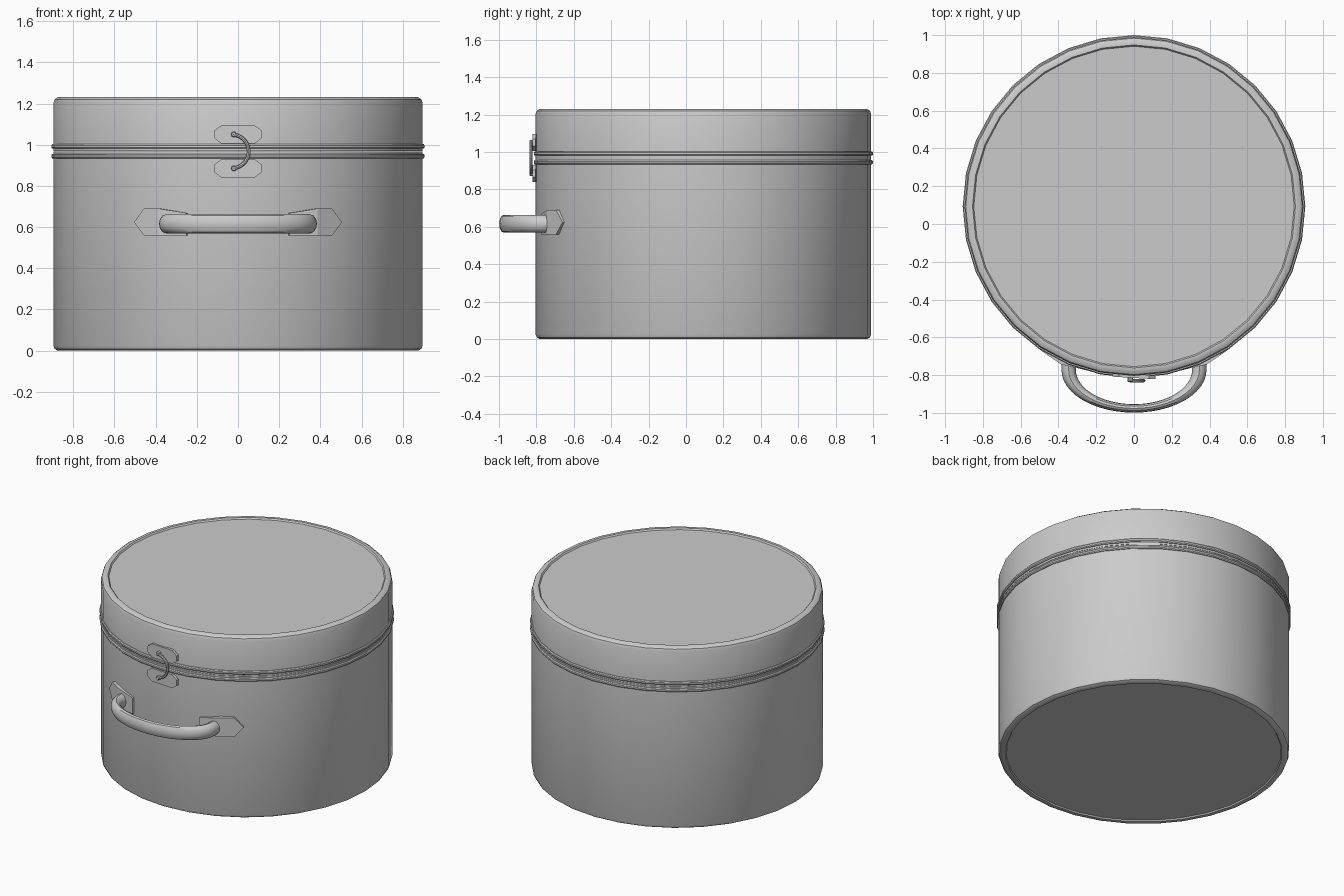
import bpy, bmesh, math
from mathutils import Vector

if "Cube" in bpy.data.objects:
    bpy.data.objects.remove(bpy.data.objects["Cube"])

CY = 0.093      # y of the case axis
R = 0.897       # case radius
SIDES = 32


def finish(name, bm, angle=35):
    bmesh.ops.recalc_face_normals(bm, faces=bm.faces)
    me = bpy.data.meshes.new(name)
    bm.to_mesh(me)
    bm.free()
    ob = bpy.data.objects.new(name, me)
    bpy.context.collection.objects.link(ob)
    bpy.ops.object.select_all(action='DESELECT')
    bpy.context.view_layer.objects.active = ob
    ob.select_set(True)
    bpy.ops.object.shade_smooth_by_angle(angle=math.radians(angle))
    return ob


def lathe(name, profile, closed=False):
    """Spin an (r, z) profile around the case axis; cap open ends."""
    bm = bmesh.new()
    rings = []
    for r, z in profile:
        rings.append([bm.verts.new((r * math.sin(a), CY - r * math.cos(a), z))
                      for a in (2 * math.pi * i / SIDES for i in range(SIDES))])
    pairs = list(zip(rings, rings[1:]))
    if closed:
        pairs.append((rings[-1], rings[0]))
    for lo, hi in pairs:
        for i in range(SIDES):
            j = (i + 1) % SIDES
            bm.faces.new((lo[i], lo[j], hi[j], hi[i]))
    if not closed:
        bm.faces.new(rings[0])
        bm.faces.new(rings[-1])
    return finish(name, bm)


def tube(name, path, ring, steps=10):
    """Skin rings of points given by ring(path_item, angle)."""
    bm = bmesh.new()
    rings = [[bm.verts.new(ring(p, 2 * math.pi * k / steps)) for k in range(steps)] for p in path]
    for a, b in zip(rings, rings[1:]):
        for k in range(steps):
            m = (k + 1) % steps
            bm.faces.new((a[k], a[m], b[m], b[k]))
    bm.faces.new(rings[0])
    bm.faces.new(rings[-1])
    return finish(name, bm)


def slab(name, polys, offset, angle=20):
    """Thicken one or more joined polygons by an offset vector."""
    bm = bmesh.new()
    for poly in polys:
        bm.faces.new([bm.verts.new(p) for p in poly])
    bmesh.ops.remove_doubles(bm, verts=bm.verts, dist=1e-4)
    geo = bmesh.ops.extrude_face_region(bm, geom=bm.faces[:], use_keep_orig=True)
    bmesh.ops.translate(bm, vec=offset, verts=[g for g in geo['geom'] if isinstance(g, bmesh.types.BMVert)])
    return finish(name, bm, angle)


# Case body and lid
lathe("case_body", [(0.847, 0.008), (0.852, 0.0), (0.875, 0.0), (0.89, 0.008), (R, 0.024), (R, 0.967)])
lathe("case_lid", [(R, 0.969), (R, 1.203), (0.891, 1.22), (0.875, 1.231), (0.855, 1.231), (0.848, 1.222)])

# Raised bands either side of the seam
for name, z in (("body_band", 0.945), ("lid_band", 0.992)):
    lathe(name, [(0.88, z - 0.011), (0.902, z - 0.011), (0.907, z - 0.005),
                 (0.907, z + 0.005), (0.902, z + 0.011), (0.88, z + 0.011)], closed=True)

# Carrying handle: half ring squashed front to back
HX, HY, HZ = 0.346, -0.772, 0.616


def handle_ring(t, a):
    r = HX + 0.038 * math.cos(a)
    y = HY - 0.59 * r * math.sin(t)
    if t in (-1, 4):      # straight ends running into the plates
        t = 0 if t < 0 else math.pi
        y = HY + 0.04
    return (r * math.cos(t), y, HZ + 0.047 * math.sin(a))


tube("handle", [-1] + [math.pi * i / 24 for i in range(25)] + [4], handle_ring, 12)

# Pointed handle plates, bent to follow the case
for side, s in (("right", 1), ("left", -1)):
    inner = [(0.25, -0.775, 0.668), (0.385, -0.743, 0.69), (0.385, -0.743, 0.56), (0.25, -0.775, 0.56)]
    outer = [(0.385, -0.743, 0.69), (0.457, -0.695, 0.69), (0.505, -0.66, 0.624),
             (0.457, -0.695, 0.56), (0.385, -0.743, 0.56)]
    polys = [[(s * x, y, z) for x, y, z in p] for p in (inner, outer)]
    slab("handle_plate_" + side, polys, Vector((-s * 0.015, 0.04, 0)))

# Latch plates with clipped corners and their pins
for name, z in (("lid", 1.05), ("body", 0.885)):
    w, h, cx, cz = 0.115, 0.045, 0.035, 0.026
    outline = [(-w, h - cz), (-w + cx, h), (w - cx, h), (w, h - cz),
               (w, cz - h), (w - cx, -h), (cx - w, -h), (-w, cz - h)]
    slab("latch_plate_" + name, [[(x, -0.815 - 0.06 * x, z + dz) for x, dz in outline]], Vector((0, 0.018, 0)))
    tube("latch_pin_" + name, [-0.80, -0.832, -0.837],
         lambda y, a, z=z: (-0.02 + (0.014 if y > -0.835 else 0.01) * math.cos(a), y,
                            z + (0.014 if y > -0.835 else 0.01) * math.sin(a)), 8)

# Curved latch hook joining the pins
def hook_ring(t, a):
    r = 0.082 + 0.009 * math.cos(a)
    return (-0.03 + r * math.cos(t), -0.829 + 0.009 * math.sin(a), 0.9675 + r * math.sin(t))


tube("latch_hook", [-1.5 + 3.0 * i / 14 for i in range(15)], hook_ring, 8)
